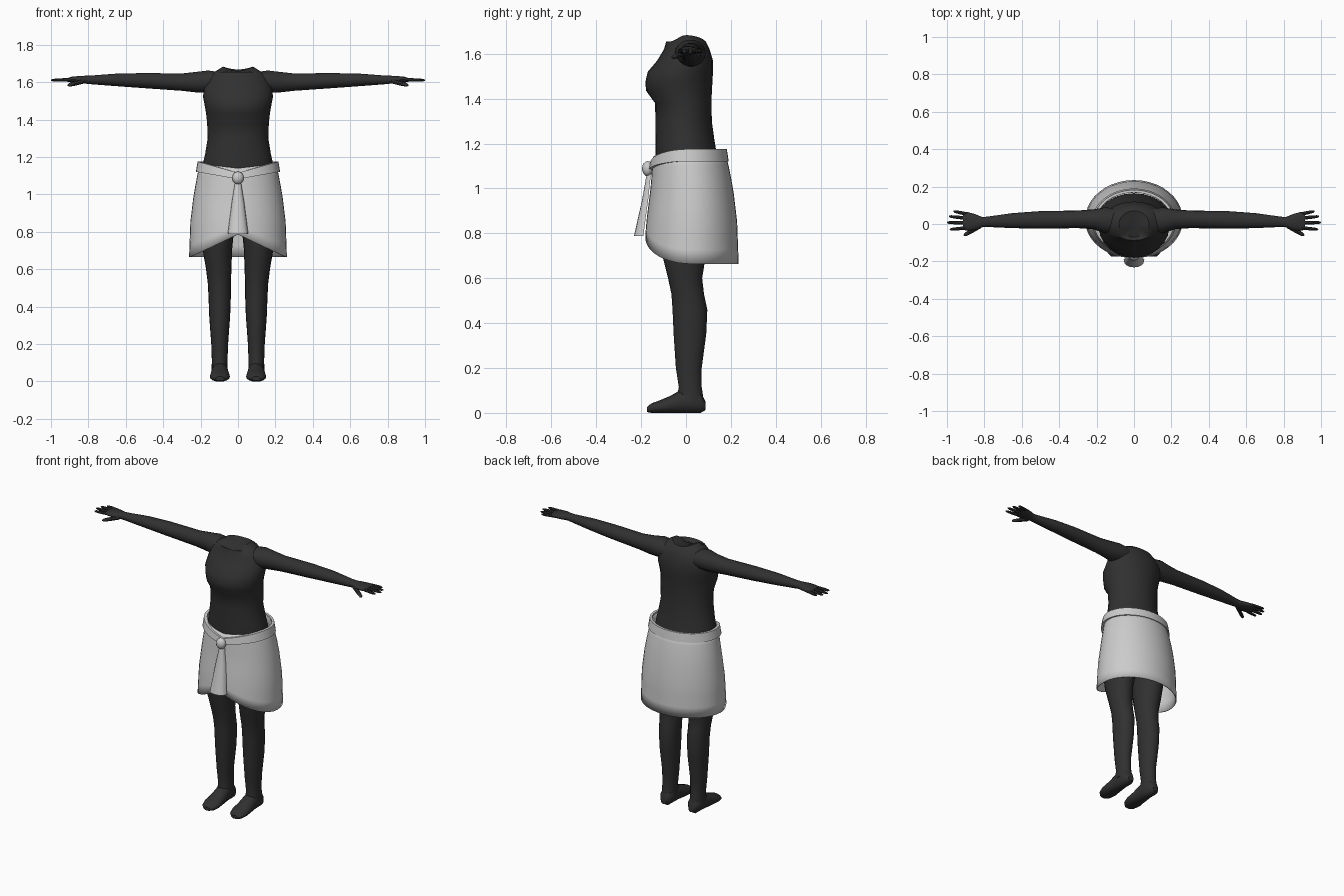
import bpy, bmesh, math
from mathutils import Vector

if "Cube" in bpy.data.objects:
    bpy.data.objects.remove(bpy.data.objects["Cube"])


def material(name, v):
    m = bpy.data.materials.new(name)
    m.diffuse_color = (v, v, v, 1)
    m.use_nodes = True
    m.node_tree.nodes["Principled BSDF"].inputs["Base Color"].default_value = m.diffuse_color
    return m


DARK = material("dark mannequin", 0.03)
CLOTH = material("light grey cloth", 0.6)


def loft(name, rings, mat, caps=True, loop=False, mirror=False, angle=40):
    """Skin a list of equal-length closed rings."""
    bm = bmesh.new()
    vs = [[bm.verts.new(p) for p in r] for r in rings]
    n = len(vs[0])
    pairs = list(zip(vs, vs[1:])) + ([(vs[-1], vs[0])] if loop else [])
    for a, b in pairs:
        for i in range(n):
            j = (i + 1) % n
            bm.faces.new((a[i], a[j], b[j], b[i]))
    if caps and not loop:
        bm.faces.new(vs[0])
        bm.faces.new(vs[-1])
    bmesh.ops.recalc_face_normals(bm, faces=bm.faces)
    me = bpy.data.meshes.new(name)
    bm.to_mesh(me)
    bm.free()
    me.materials.append(mat)
    me.polygons.foreach_set("use_smooth", [True] * len(me.polygons))
    me.set_sharp_from_angle(angle=math.radians(angle))
    ob = bpy.data.objects.new(name, me)
    bpy.context.collection.objects.link(ob)
    if mirror:
        ob.modifiers.new("mirror", "MIRROR").use_mirror_merge = False
    return ob


def angles(n):
    return [2 * math.pi * i / n for i in range(n)]


def flat_ring(z, xc, rx, yf, yb, n=24):
    return [Vector((xc + rx * math.cos(a), (yf + yb) / 2 + (yb - yf) / 2 * math.sin(a), z)) for a in angles(n)]


# torso: z, half width, front y, back y
torso = [(.83, .09, -.07, .10), (.92, .19, -.12, .155), (1.02, .20, -.13, .165), (1.165, .187, -.136, .135),
         (1.22, .175, -.136, .126), (1.30, .162, -.136, .115), (1.38, .165, -.138, .114),
         (1.435, .171, -.178, .115), (1.475, .178, -.181, .118), (1.52, .187, -.17, .12),
         (1.57, .183, -.128, .12), (1.62, .165, -.098, .105), (1.655, .125, -.088, .088)]
rings = [flat_ring(z, 0, w, f, b) for z, w, f, b in torso]
# neck opening: high at the sides, low in front
neck = [Vector((.08 * math.cos(a), .07 * math.sin(a),
                1.683 - (.053 if math.sin(a) < 0 else .015) * math.sin(a) ** 2)) for a in angles(24)]
rings += [neck, [Vector((p.x * .5, p.y * .5, p.z * .5 + .825)) for p in neck]]
loft("torso", rings, DARK)

# legs: z, centre x, half width, front y, back y
leg = [(.96, .10, .085, -.11, .13), (.82, .108, .088, -.125, .12), (.70, .11, .078, -.105, .088),
       (.60, .103, .068, -.08, .072), (.53, .10, .062, -.065, .08), (.46, .098, .06, -.06, .095),
       (.35, .098, .056, -.055, .09), (.20, .098, .045, -.045, .07), (.115, .098, .042, -.032, .07),
       (.05, .098, .043, -.045, .08)]
loft("leg", [flat_ring(*r, n=20) for r in leg], DARK, mirror=True)

# feet: y, half width, bottom z, top z
foot = [(.086, .02, .012, .05), (.065, .038, 0, .09), (.0, .042, 0, .11), (-.07, .05, 0, .072),
        (-.12, .054, 0, .052), (-.155, .044, 0, .04), (-.174, .024, .004, .025)]
rings = []
for y, rx, lo, hi in foot:
    rings.append([Vector((.097 + rx * math.cos(a), y, max(lo, (lo + hi) / 2 + (hi - lo) * .55 * math.sin(a))))
                  for a in angles(16)])
loft("foot", rings, DARK, mirror=True)

# arms and palms: x, centre y, centre z, y radius, z radius
arm = [(.10, .015, 1.60, .07, .055), (.16, .02, 1.603, .068, .06), (.22, .025, 1.60, .053, .056),
       (.30, .025, 1.60, .047, .047), (.50, .022, 1.608, .047, .041), (.65, .018, 1.612, .04, .034),
       (.78, .012, 1.612, .028, .024), (.81, .01, 1.613, .027, .022), (.85, .01, 1.613, .043, .02),
       (.89, .014, 1.613, .05, .016), (.915, .016, 1.612, .047, .009)]
loft("arm", [[Vector((x, y + ry * math.cos(a), z + rz * math.sin(a))) for a in angles(18)]
             for x, y, z, ry, rz in arm], DARK, mirror=True)


# fingers and thumb
def finger(name, a, b, r):
    a, b = Vector(a), Vector(b)
    d = (b - a).normalized()
    side = d.cross(Vector((0, 0, 1))).normalized()
    up = side.cross(d)
    loft(name, [[a.lerp(b, t) + (side * math.cos(q) + up * math.sin(q)) * r * k for q in angles(8)]
                for t, k in ((0, 1), (.6, .95), (.9, .75), (1, .3))], DARK, mirror=True)


for i, (y0, y1, x1) in enumerate([(.052, .068, .965), (.03, .041, .99), (.005, .008, 1.0), (-.02, -.029, .985)]):
    finger("finger_%d" % (i + 1), (.885, y0, 1.613), (x1, y1, 1.61), .0095)
finger("thumb", (.825, -.012, 1.605), (.91, -.061, 1.583), .0125)

# wrap skirt: z, half width, front y, back y
PROFILE = [(1.17, .203, -.143, .172), (1.10, .218, -.15, .19), (1.0, .237, -.158, .21),
           (.85, .255, -.177, .228), (.65, .262, -.19, .235)]


def skirt_shape(z):
    for p, q in zip(PROFILE, PROFILE[1:]):
        if z >= q[0]:
            t = (z - p[0]) / (q[0] - p[0])
            return [u + (v - u) * t for u, v in zip(p[1:], q[1:])]
    return PROFILE[-1][1:]


def frontness(a):
    return 1 - abs(math.cos(a)) if math.sin(a) < 0 else 0


def oval(a, rx, yf, yb, z):
    return Vector((rx * math.cos(a), (yf + yb) / 2 + (yb - yf) / 2 * math.sin(a), z))


rings = []
for k in range(9):
    ring = []
    for a in angles(40):
        f = frontness(a)
        top, hem = 1.165 - .025 * f, .664 + .122 * f
        z = top + (hem - top) * k / 8
        ring.append(oval(a, *skirt_shape(z), z))
    rings.append(ring)
skirt = loft("wrap_skirt", rings, CLOTH, caps=False)
mod = skirt.modifiers.new("cloth thickness", "SOLIDIFY")
mod.thickness = .006
mod.offset = -1

# belt dipping to the knot in front
rings = []
for a in angles(40):
    f = frontness(a)
    z, h = 1.148 - .05 * f, .027 - .01 * f
    rings.append([oval(a, .216, -.159, .182, z + h), oval(a, .225, -.166, .19, z - h),
                  oval(a, .205, -.14, .17, z - h), oval(a, .200, -.138, .168, z + h)])
loft("belt", rings, CLOTH, loop=True)

# knot
bpy.ops.mesh.primitive_uv_sphere_add(segments=12, ring_count=8, radius=1, location=(0, -.17, 1.088))
knot = bpy.context.object
knot.name = "belt_knot"
knot.scale = (.031, .026, .034)
knot.data.materials.append(CLOTH)
bpy.ops.object.shade_smooth_by_angle()

# hanging sash tail with a rounded front
rings = []
for z, w, y, bulge in [(1.075, .014, -.155, .018), (.95, .034, -.168, .027), (.785, .055, -.19, .042)]:
    rings.append([Vector((w * math.cos(a), y - bulge * math.sin(a) ** .8, z + .002))
                  for a in [math.pi * (.001 + .998 * i / 8) for i in range(9)]])
loft("sash_tail", rings, CLOTH)
